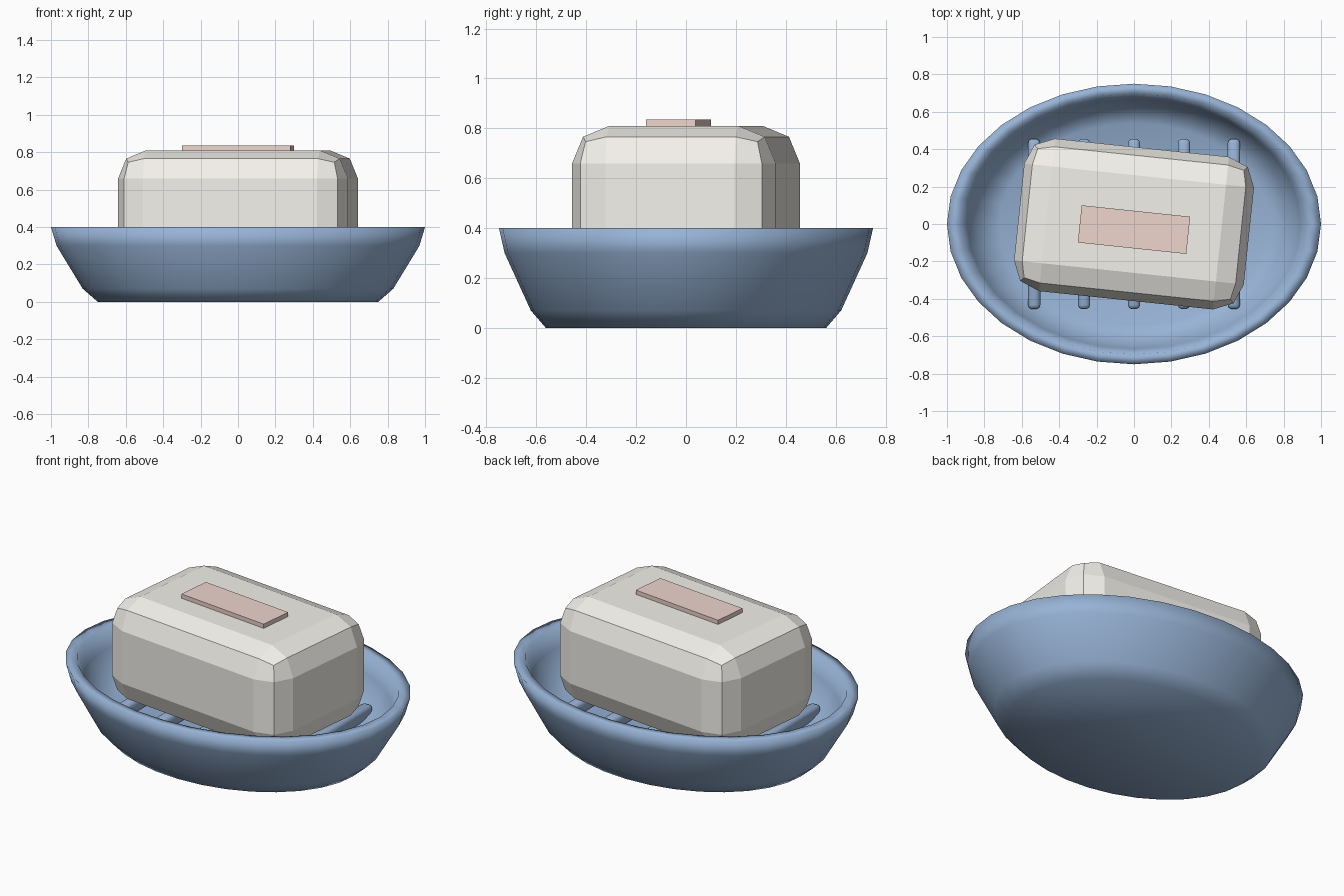
import bpy, bmesh, math
from mathutils import Vector

if "Cube" in bpy.data.objects:
    bpy.data.objects.remove(bpy.data.objects["Cube"])


def paint(obj, name, rgb):
    mat = bpy.data.materials.get(name) or bpy.data.materials.new(name)
    mat.diffuse_color = (*rgb, 1)
    mat.use_nodes = True
    mat.node_tree.nodes["Principled BSDF"].inputs["Base Color"].default_value = mat.diffuse_color
    obj.data.materials.append(mat)


def make_object(name, bm):
    bmesh.ops.recalc_face_normals(bm, faces=bm.faces)
    mesh = bpy.data.meshes.new(name)
    bm.to_mesh(mesh)
    bm.free()
    obj = bpy.data.objects.new(name, mesh)
    bpy.context.collection.objects.link(obj)
    return obj


def box(name, size, loc, rot=0, bevel=0, segments=2, smooth=False):
    bm = bmesh.new()
    bmesh.ops.create_cube(bm, size=1)
    bmesh.ops.scale(bm, vec=Vector(size), verts=bm.verts)
    if bevel:
        bmesh.ops.bevel(bm, geom=bm.edges[:], offset=bevel, segments=segments,
                        profile=0.5, affect='EDGES')
    for f in bm.faces:
        f.smooth = smooth
    obj = make_object(name, bm)
    obj.location = loc
    obj.rotation_euler.z = rot
    return obj


# Oval dish: lathed outer wall, rim and inner bowl, squashed in y
SIDES = 32
profile = [(0.75, 0), (0.83, 0.07), (0.97, 0.30), (1.0, 0.40),
           (0.93, 0.40), (0.89, 0.30), (0.82, 0.17), (0.72, 0.13)]
bm = bmesh.new()
rings = []
for r, z in profile:
    rings.append([bm.verts.new((r * math.cos(a), 0.75 * r * math.sin(a), z))
                  for a in (2 * math.pi * i / SIDES for i in range(SIDES))])
for low, high in zip(rings, rings[1:]):
    for i in range(SIDES):
        j = (i + 1) % SIDES
        bm.faces.new((low[i], low[j], high[j], high[i]))
bm.faces.new(rings[0])
bm.faces.new(rings[-1])
for f in bm.faces:
    f.smooth = True
dish = make_object("dish", bm)
BLUE = (0.31, 0.45, 0.67)
paint(dish, "dish_blue", BLUE)

# Drain ribs under the soap
for i in range(5):
    rib = box(f"drain_rib_{i + 1}", (0.066, 0.91, 0.08),
              ((i - 2) * 0.267, 0, 0.165), bevel=0.022, smooth=True)
    paint(rib, "dish_blue", BLUE)

# Soap bar, slightly turned, with faceted edges
TURN = math.radians(-6)
soap = box("soap_bar", (1.235, 0.82, 0.61), (0, 0, 0.505), TURN, bevel=0.15)
paint(soap, "soap_cream", (0.90, 0.88, 0.83))

# Raised plain label on top
label = box("soap_label", (0.583, 0.2, 0.03), (0, -0.03, 0.82), TURN)
paint(label, "label_pink", (0.86, 0.66, 0.61))
